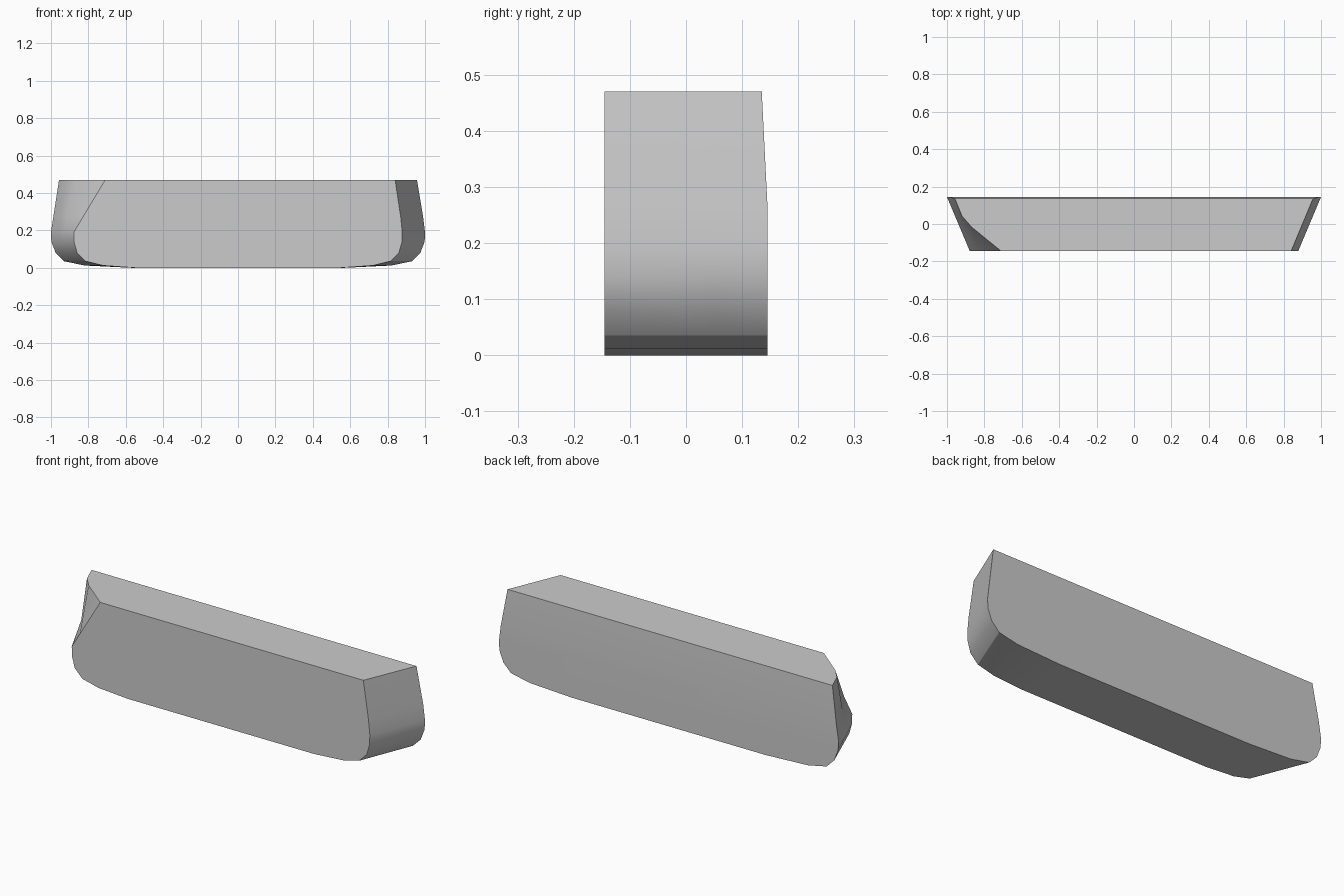
import bpy, bmesh, math

cube = bpy.data.objects.get("Cube")
if cube:
    bpy.data.objects.remove(cube)

# Single grey finish
grey = bpy.data.materials.new("grey")
grey.use_nodes = True
colour = (0.6, 0.6, 0.6, 1)
grey.diffuse_color = colour
grey.node_tree.nodes["Principled BSDF"].inputs["Base Color"].default_value = colour

# Half outlines, top to bottom: (front x, back x, z)
HALF = [(0.84, 0.957, 0.47), (0.87, 0.99, 0.27), (0.878, 1.0, 0.19), (0.877, 0.998, 0.14),
        (0.86, 0.975, 0.08), (0.815, 0.93, 0.035), (0.72, 0.82, 0.012), (0.55, 0.57, 0.0)]
FRONT, BACK = -0.145, 0.145
# Depth stations, with the top right corner's x where it is chamfered
STATIONS = [(FRONT, -0.71), (-0.01, -0.87), (0.05, -0.92), (BACK, -0.957)]


def section(y, corner_x):
    """Closed outline of the block at one depth."""
    t = (y - FRONT) / (BACK - FRONT)
    left, right = [], []
    for i, (front_x, back_x, z) in enumerate(HALF):
        x = front_x + (back_x - front_x) * t
        # The back face leans forward slightly at the top
        lean = 0.01 * t * max(0, (z - 0.27) / 0.2)
        left.append((x, y - lean, z))
        right_x = -x
        if i == 0:
            right_x = corner_x
        elif i == 1:
            # Keep the chamfer straight between the top and the bulge
            low = HALF[2]
            low_x = -(low[0] + (low[1] - low[0]) * t)
            blend = (z - low[2]) / (HALF[0][2] - low[2])
            right_x = max(-x, low_x + (corner_x - low_x) * blend)
        right.append((right_x, y - lean, z))
    return left + right[::-1]


# Loft the flared block from front to back
bm = bmesh.new()
rings = [[bm.verts.new(p) for p in section(*s)] for s in STATIONS]
count = len(rings[0])
for a, b in zip(rings, rings[1:]):
    for i in range(count):
        j = (i + 1) % count
        bm.faces.new((a[i], a[j], b[j], b[i]))

# Flat front, and a back split where it starts to lean
bm.faces.new(rings[0])
back = rings[-1]
bm.faces.new((back[0], back[1], back[-2], back[-1]))
bm.faces.new(back[1:-1])
bmesh.ops.recalc_face_normals(bm, faces=bm.faces)

mesh = bpy.data.meshes.new("flared_block")
bm.to_mesh(mesh)
bm.free()
mesh.materials.append(grey)
block = bpy.data.objects.new("flared_block", mesh)
bpy.context.collection.objects.link(block)

# Smooth the rounded ends, keep the rims sharp
bpy.ops.object.select_all(action="DESELECT")
block.select_set(True)
bpy.context.view_layer.objects.active = block
bpy.ops.object.shade_smooth_by_angle(angle=math.radians(30))
